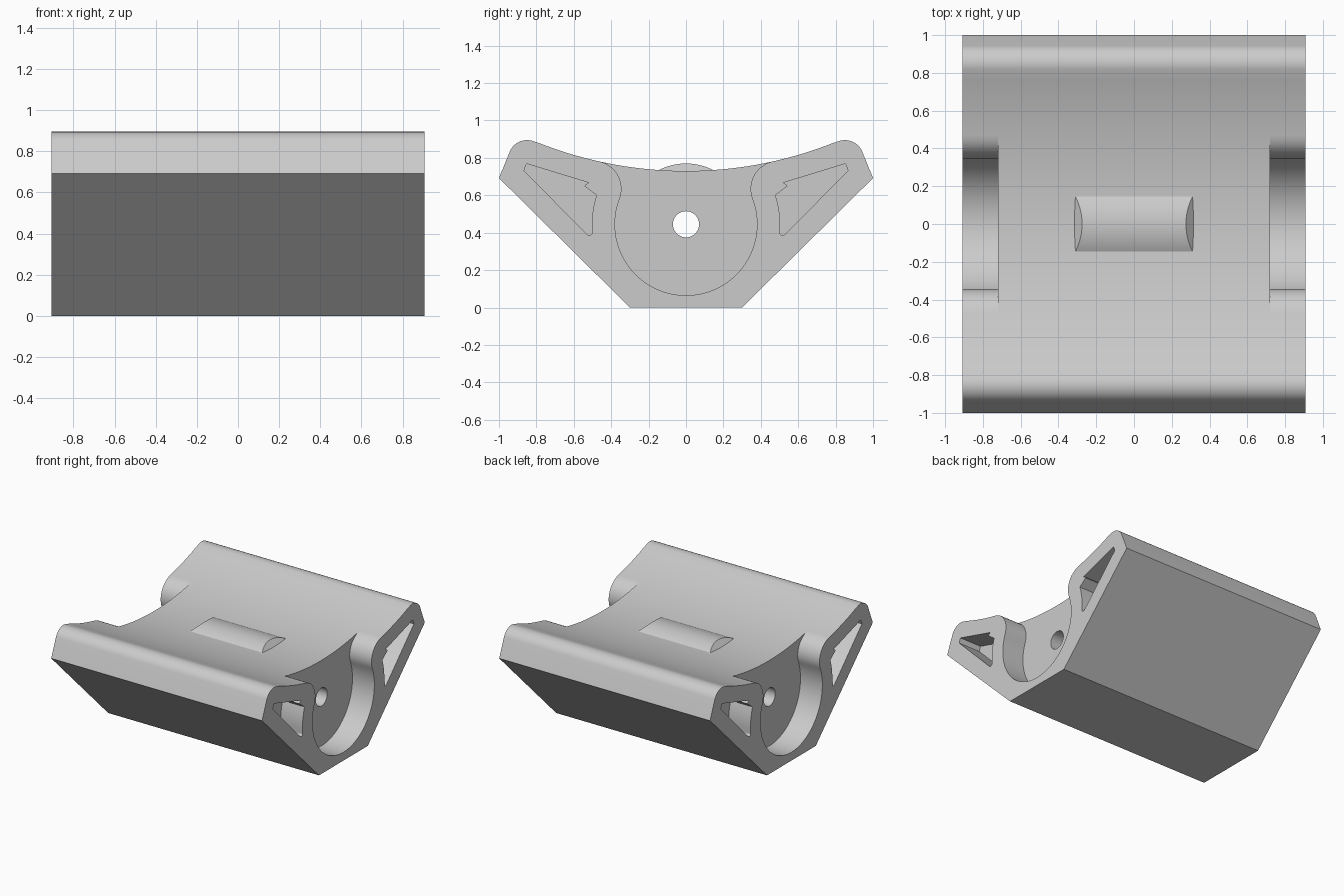
import bpy, bmesh
from math import sin, cos, radians, degrees, atan2, sqrt

HALF = 0.907            # half length along x
POCKET = 0.188          # depth of the end pockets
AXIS_Z, BORE = 0.445, 0.38
SADDLE_Z, SADDLE_R = 2.87, 2.14
FILLET = 0.15

cube = bpy.data.objects.get("Cube")
if cube:
    bpy.data.objects.remove(cube)

grey = bpy.data.materials.new("plain_grey")
grey.use_nodes = True
grey.diffuse_color = (0.6, 0.6, 0.6, 1)
grey.node_tree.nodes["Principled BSDF"].inputs["Base Color"].default_value = (0.6, 0.6, 0.6, 1)


def arc(cy, cz, r, a0, a1, n):
    """Points on a circle in the y-z plane, angles in degrees."""
    steps = [radians(a0 + (a1 - a0) * i / n) for i in range(n + 1)]
    return [(cy + r * cos(a), cz + r * sin(a)) for a in steps]


def mirrored(points):
    return [(-y, z) for y, z in reversed(points)]


def prism(name, profile, x0, x1):
    """Extrude a y-z profile along x."""
    bm = bmesh.new()
    face = bm.faces.new([bm.verts.new((x0, y, z)) for y, z in profile])
    new = bmesh.ops.extrude_face_region(bm, geom=[face])["geom"]
    bmesh.ops.translate(bm, vec=(x1 - x0, 0, 0),
                        verts=[g for g in new if isinstance(g, bmesh.types.BMVert)])
    bmesh.ops.recalc_face_normals(bm, faces=bm.faces)
    mesh = bpy.data.meshes.new(name)
    bm.to_mesh(mesh)
    bm.free()
    mesh.materials.append(grey)
    obj = bpy.data.objects.new(name, mesh)
    bpy.context.collection.objects.link(obj)
    return obj


def activate(obj):
    bpy.ops.object.select_all(action='DESELECT')
    obj.select_set(True)
    bpy.context.view_layer.objects.active = obj


def cut(target, cutter):
    cutter.hide_render = True
    mod = target.modifiers.new("cut", 'BOOLEAN')
    mod.operation, mod.solver, mod.object = 'DIFFERENCE', 'EXACT', cutter
    activate(target)
    bpy.ops.object.modifier_apply(modifier=mod.name)
    bpy.data.objects.remove(cutter)


# Cradle body: flat foot, sloped flanks, rounded lips and a shallow saddle
lip = [(-0.3, 0), (-1, 0.692)] + arc(-0.85, 0.795, 0.1, 158, 68, 14)
saddle = arc(0, SADDLE_Z, SADDLE_R, 248.5, 291.5, 72)
body = prism("cradle_body", lip + saddle + mirrored(lip), -HALF, HALF)

# Round end pocket, blended into the saddle by tangent fillets
reach, drop, gap = BORE + FILLET, SADDLE_R + FILLET, SADDLE_Z - AXIS_Z
rise = (reach ** 2 - drop ** 2 + gap ** 2) / (2 * gap)
fy, fz = sqrt(reach ** 2 - rise ** 2), AXIS_Z + rise
tilt = degrees(atan2(rise, fy))
top = degrees(atan2(SADDLE_Z - fz, -fy))
blend = arc(fy, fz, FILLET, 180 + tilt, top, 16)
bore = arc(0, AXIS_Z, BORE, 180 - tilt, 360 + tilt, 64)
cap = [(blend[-1][0], 1.2)]
side = blend[1:] + cap
pocket = bore + side + mirrored(side)

# Triangular lightening recess, its inner side concentric with the pocket
recess = ([(0.866, 0.732), (0.853, 0.769)]
          + arc(0.51, 0.632, 0.036, 75, 18, 6)[:-1]
          + arc(0, AXIS_Z, 0.503, 18, -4, 8)
          + arc(0.517, 0.401, 0.016, 200, 315, 6))

for s in (-1, 1):
    x0, x1 = s * (HALF - POCKET), s * (HALF + 0.1)
    cut(body, prism("pocket_cutter", pocket, x0, x1))
    cut(body, prism("recess_cutter", recess, x0, x1))
    cut(body, prism("recess_cutter", mirrored(recess), x0, x1))

# Axle hole through the whole length
cut(body, prism("axle_cutter", arc(0, AXIS_Z, 0.07, 0, 348.75, 31), -1.1, 1.1))

# Raised pad on the saddle with ends sloping inward
crown = arc(0, AXIS_Z + 0.007, 0.318, 62.7, 117.3, 24)
pad = prism("saddle_pad", crown + [(-0.145, 0.71), (0.145, 0.71)], -1, 1)
for v in pad.data.vertices:
    v.co.x *= 0.31 - (v.co.z - 0.735)

for obj in (body, pad):
    activate(obj)
    bpy.ops.object.shade_smooth_by_angle(angle=radians(25))
